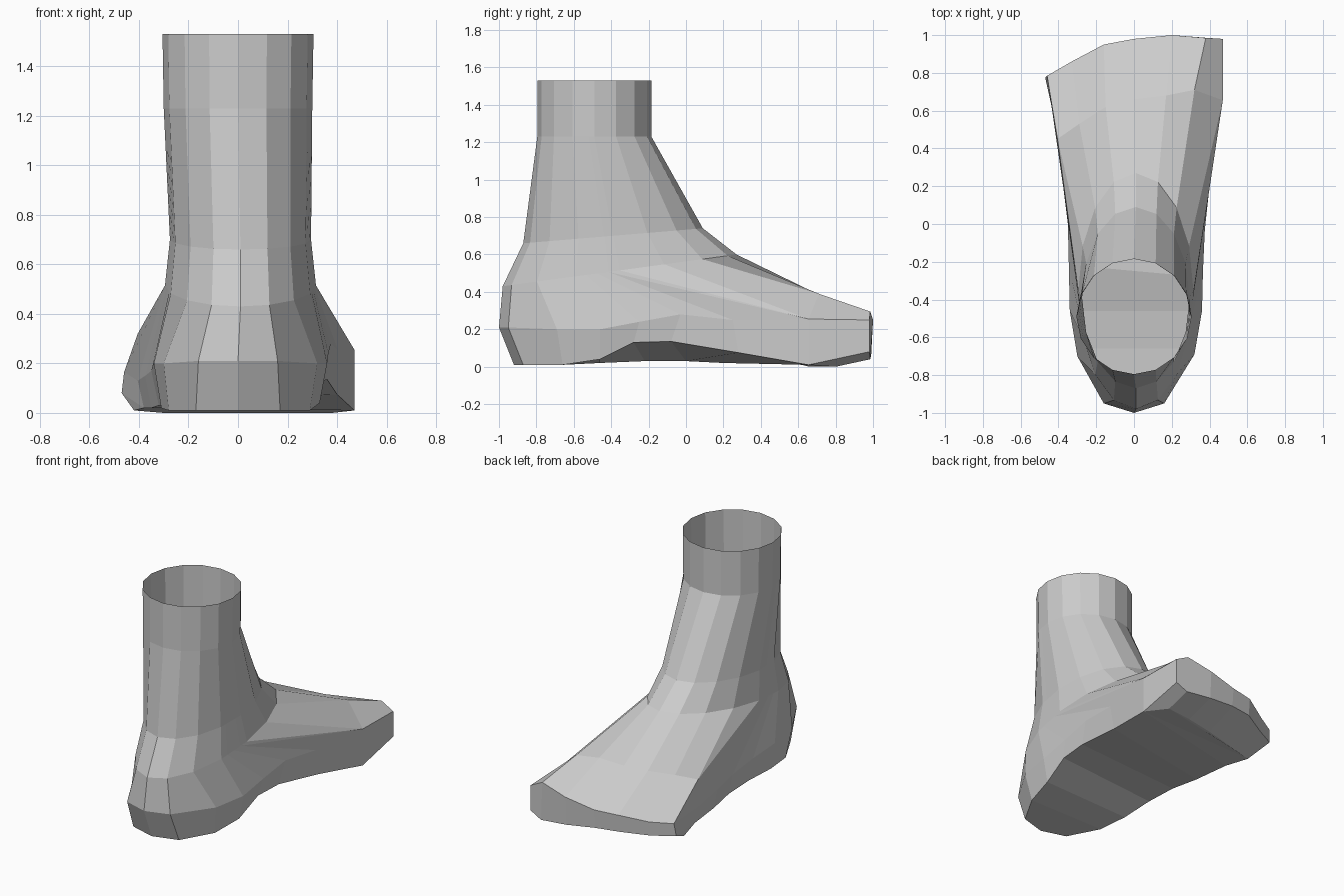
import bpy, bmesh, math
from mathutils import Vector

if "Cube" in bpy.data.objects:
    bpy.data.objects.remove(bpy.data.objects["Cube"])

# One flat colour
grey = bpy.data.materials.new("plain grey")
grey.diffuse_color = (0.6, 0.6, 0.6, 1)
grey.use_nodes = True
grey.node_tree.nodes["Principled BSDF"].inputs["Base Color"].default_value = grey.diffuse_color

# Column positions round the ankle, in 16ths of a turn (0 = toes, 8 = heel)
STEPS = [0, 1, 2, 3, 4, 4.25, 4.5, 4.75, 5, 6, 7, 8]

# Ankle rings: centre x, centre y, radius x, radius y, z, forward rise
RINGS = [(0, -.49, .305, .305, 1.53, 0),
         (0, -.49, .30, .305, 1.23, 0),
         (.01, -.39, .285, .48, .70, .04),
         (.01, -.355, .305, .625, .515, .085)]


def on_ring(ring, step, side):
    """Point on a 16-sided ring; fractional steps lie on the flat side."""
    cx, cy, rx, ry, z, rise = ring

    def corner(k):
        a = k * math.pi / 8
        return Vector((cx + side * rx * math.sin(a), cy + ry * math.cos(a),
                       z + rise * math.cos(a)))
    low = math.floor(step)
    return corner(low).lerp(corner(low + 1), step - low)


# Below the ankle. Toe columns: instep, toe top, toe bottom, ball of foot.
# Side and heel columns: widest point, sole edge.
P, Q = (.47, .655, .255), (.47, .655, .01)
inner = [
    [(0, .66, .385), (0, .98, .21), (0, .97, .085), (0, .74, 0)],
    [(.17, .68, .40), (.2, 1, .25), (.2, .99, .06), (.2, .78, 0)],
    [(.32, .71, .39), (.38, .985, .295), (.39, .985, .04), (.38, .8, 0)],
    [P, (.47, .98, .25), (.47, .98, .08), Q],
    [P, P, Q, Q],
    [(.405, .25, .25), (.40, .28, .075)],
    [(.375, -.03, .28), (.36, -.08, .135)],
    [(.365, -.25, .24), (.345, -.28, .13)],
    [(.36, -.46, .2), (.33, -.46, .04)],
    [(.32, -.69, .2), (.29, -.66, .01)],
    [(.16, -.95, .21), (.17, -.87, .01)],
    [(0, -1, .21), (0, -.92, .01)],
]
outer = [
    [(-.15, .62, .375), (-.16, .95, .205), (-.16, .94, .09), (-.16, .7, 0)],
    [(-.29, .53, .35), (-.33, .86, .17), (-.33, .85, .075), (-.3, .66, 0)],
    [(-.405, .45, .32), (-.46, .785, .165), (-.47, .775, .08), (-.42, .62, .01)],
    [(-.405, .48, .13), (-.38, .45, .02)],
    [(-.375, .2, .15), (-.35, .2, .02)],
    [(-.35, 0, .17), (-.32, 0, .03)],
    [(-.345, -.22, .19), (-.31, -.22, .03)],
    [(-.34, -.46, .2), (-.31, -.46, .02)],
    [(-.30, -.70, .2), (-.28, -.66, .01)],
    [(-.16, -.95, .21), (-.17, -.87, .01)],
]


def column(step, side, low):
    top = [on_ring(r, step, side) for r in RINGS]
    if len(low) == 2:
        low = [top[-1], low[0], low[1], low[1]]
    return top + [Vector(p) for p in low]


columns = [column(s, 1, c) for s, c in zip(STEPS, inner)]
columns += [column(s, -1, c) for s, c in zip(STEPS[1:11], outer)][::-1]

bm = bmesh.new()
cache = {}


def vert(p):
    key = tuple(round(c, 4) for c in p)
    if key not in cache:
        cache[key] = bm.verts.new(key)
    return cache[key]


def face(points):
    vs = list(dict.fromkeys(vert(p) for p in points))
    if len(vs) > 2:
        bm.faces.new(vs)


# Skin between neighbouring columns: ankle, instep, sides, heel, toe end
n = len(columns)
for i in range(n):
    a, b = columns[i], columns[(i + 1) % n]
    for r in range(len(a) - 1):
        face([a[r], a[r + 1], b[r + 1], b[r]])

# Sole: strips joining the inner and outer edges, giving the raised arch
for i in range(n // 2):
    face([columns[i][-1], columns[i + 1][-1],
          columns[(n - i - 1) % n][-1], columns[(n - i) % n][-1]])

bmesh.ops.recalc_face_normals(bm, faces=bm.faces[:])
mesh = bpy.data.meshes.new("foot")
bm.to_mesh(mesh)
bm.free()
mesh.materials.append(grey)
foot = bpy.data.objects.new("foot", mesh)
bpy.context.collection.objects.link(foot)
